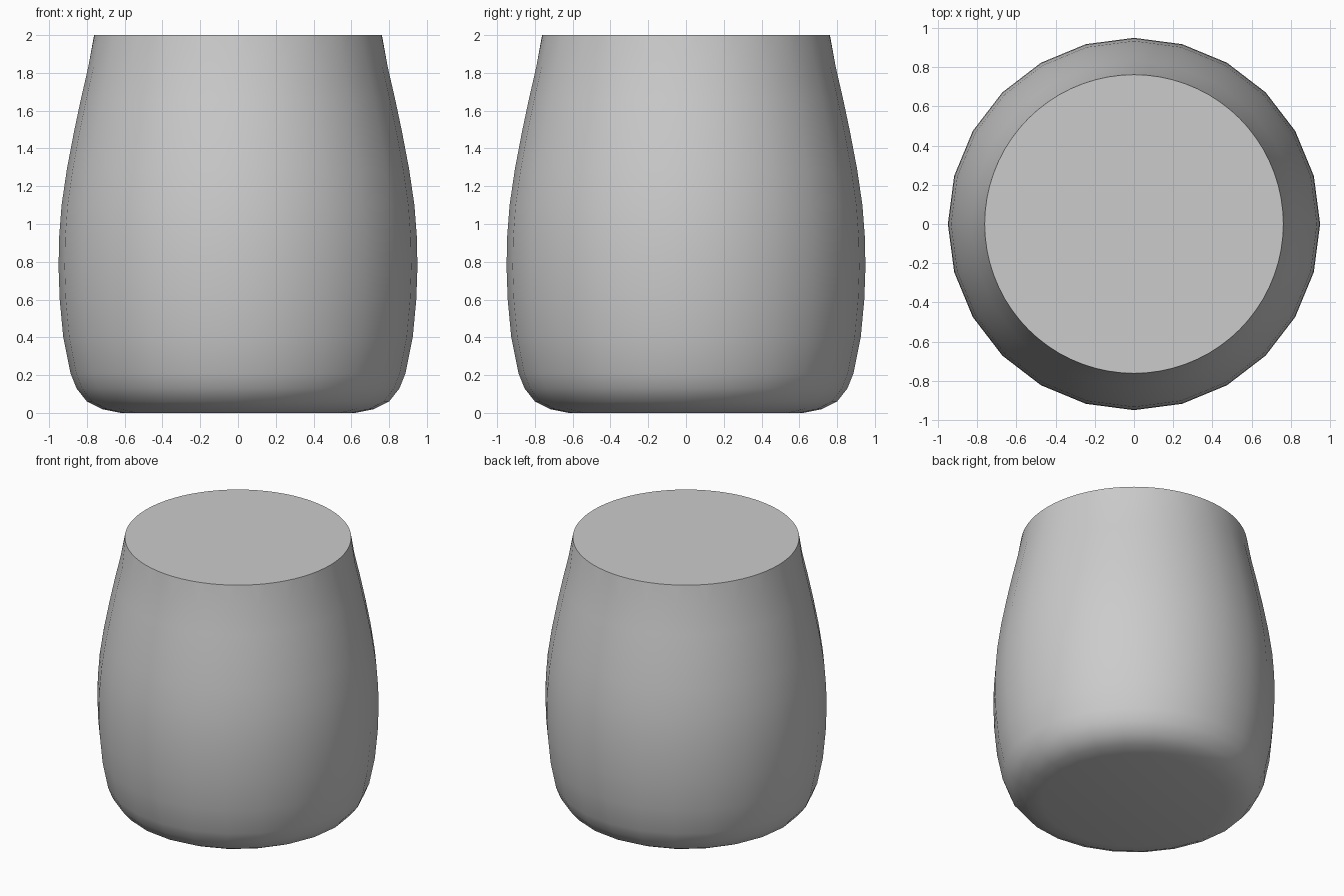
import bpy, bmesh
from math import cos, sin, tau, radians

if "Cube" in bpy.data.objects:
    bpy.data.objects.remove(bpy.data.objects["Cube"])

SIDES, FINE = 24, 3  # body facets, rim segments per facet

# Body profile (radius, height), base to just under the rim
profile = [(0.62, 0), (0.72, 0.02), (0.80, 0.06), (0.855, 0.13), (0.887, 0.21),
           (0.925, 0.40), (0.944, 0.60), (0.95, 0.77), (0.947, 0.93),
           (0.934, 1.10), (0.906, 1.29), (0.868, 1.49), (0.832, 1.66), (0.793, 1.83)]

bm = bmesh.new()


def ring(radius, z, count):
    return [bm.verts.new((radius * cos(tau * i / count), radius * sin(tau * i / count), z))
            for i in range(count)]


# Faceted wall
rings = [ring(r, z, SIDES) for r, z in profile]
for low, high in zip(rings, rings[1:]):
    for i in range(SIDES):
        j = (i + 1) % SIDES
        bm.faces.new((low[i], low[j], high[j], high[i]))

# Finer round rim, fanned onto the last faceted ring
rim = ring(0.762, 2.0, SIDES * FINE)
last = rings[-1]
for i in range(SIDES):
    j = (i + 1) % SIDES
    t = [rim[(i * FINE + k) % len(rim)] for k in range(FINE + 1)]
    bm.faces.new((last[i], t[1], t[0]))
    bm.faces.new((last[i], last[j], t[2], t[1]))
    bm.faces.new((last[j], t[3], t[2]))

# Flat base and top
bm.faces.new(rings[0][::-1])
bm.faces.new(rim)

mesh = bpy.data.meshes.new("tumbler_body")
bm.to_mesh(mesh)
bm.free()
body = bpy.data.objects.new("tumbler_body", mesh)
bpy.context.collection.objects.link(body)
bpy.context.view_layer.objects.active = body
body.select_set(True)
bpy.ops.object.shade_smooth_by_angle(angle=radians(35))
